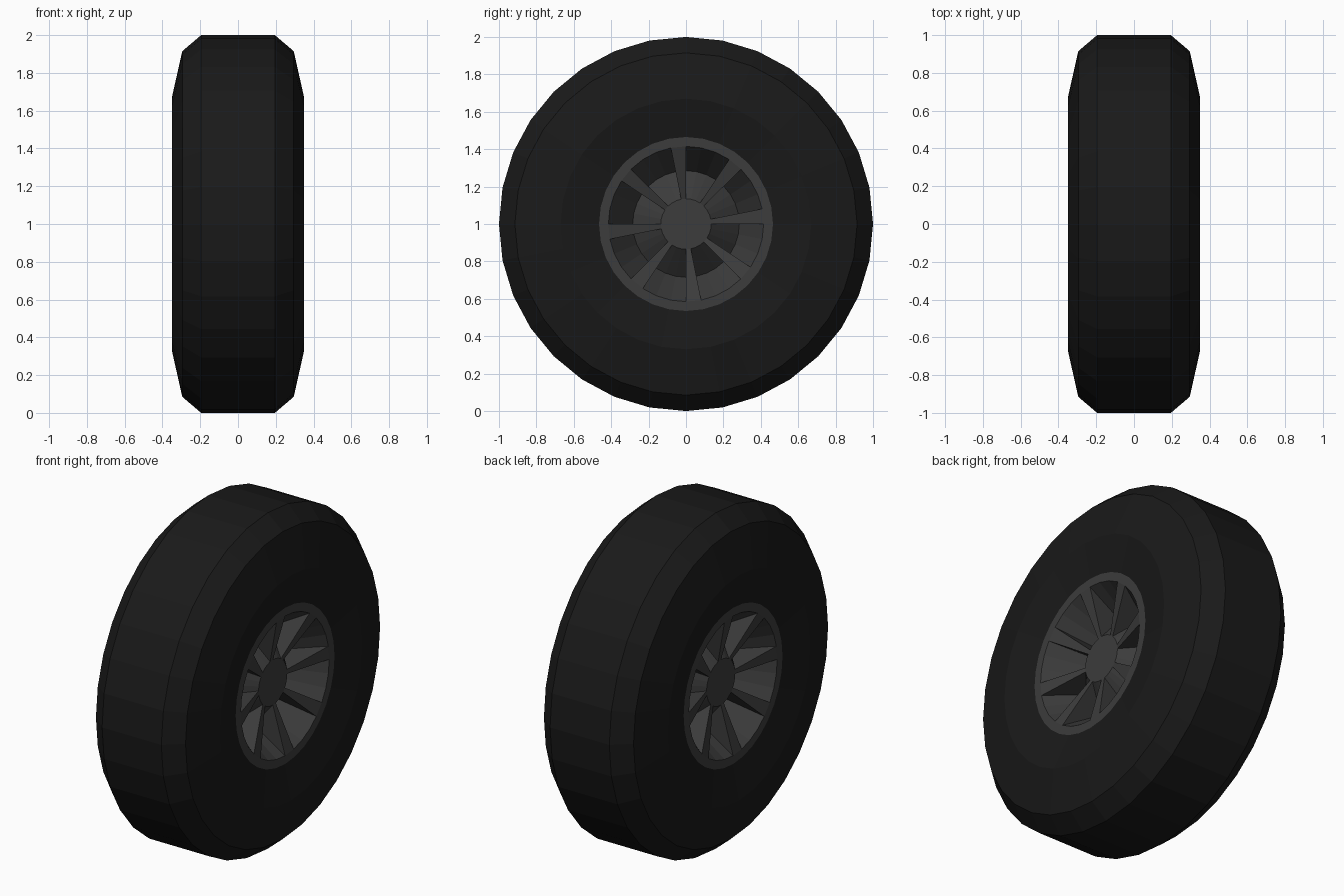
import bpy, bmesh
from math import cos, sin, tau

if "Cube" in bpy.data.objects:
    bpy.data.objects.remove(bpy.data.objects["Cube"])

N = 32            # segments around the axle
CZ = 1.0          # axle height


def point(s, x, r, k):
    """Point at axial offset x, radius r, segment k; s=-1 is the half turned about z."""
    a = tau * k / N
    return (s * x, s * r * cos(a), CZ + r * sin(a))


def material(name, v):
    m = bpy.data.materials.new(name)
    m.diffuse_color = (v, v, v, 1)
    m.use_nodes = True
    m.node_tree.nodes["Principled BSDF"].inputs["Base Color"].default_value = m.diffuse_color
    return m


def finish(bm, name, mat):
    bmesh.ops.remove_doubles(bm, verts=bm.verts, dist=1e-5)
    bmesh.ops.recalc_face_normals(bm, faces=bm.faces)
    me = bpy.data.meshes.new(name)
    bm.to_mesh(me)
    bm.free()
    me.materials.append(mat)
    ob = bpy.data.objects.new(name, me)
    bpy.context.collection.objects.link(ob)
    return ob


def face(bm, pts):
    bm.faces.new([bm.verts.new(p) for p in pts])


def quad(bm, s, a, b, k):
    """One segment of the band between profile points a and b."""
    face(bm, [point(s, *a, k), point(s, *b, k), point(s, *b, k + 1), point(s, *a, k + 1)])


# Tire: half profile (x, radius) mirrored and revolved
half = [(0.31, 0.465), (0.35, 0.67), (0.295, 0.915), (0.195, 1.0)]
profile = half + [(-x, r) for x, r in reversed(half)]
bm = bmesh.new()
for k in range(N):
    for a, b in zip(profile, profile[1:]):
        quad(bm, 1, a, b, k)
# close the inside so that the normals are unambiguous
    quad(bm, 1, profile[-1], profile[0], k)
finish(bm, "tire", material("rubber", 0.010))

# Wheel rim: flat ring, V-shaped openings, eight spokes and a flat hub on each side
outer, lip, groove, hub = (0.31, 0.465), (0.31, 0.415), (0.10, 0.285), (0.23, 0.135)
bm = bmesh.new()
for s in (1, -1):
    for k in range(N):
        quad(bm, s, outer, lip, k)
        if k % 4 == 0:
            quad(bm, s, lip, hub, k)                       # spoke front
            for e in (k, k + 1):                           # spoke sides
                face(bm, [point(s, *p, e) for p in (lip, groove, hub)])
        else:
            quad(bm, s, lip, groove, k)                    # opening wall
            quad(bm, s, groove, hub, k)                    # hub cone
    face(bm, [point(s, *hub, k) for k in range(N)])        # hub cap
# outer barrel joining both sides, hidden under the tire
for k in range(N):
    quad(bm, 1, outer, (-outer[0], outer[1]), k)
finish(bm, "wheel_rim", material("dark_metal", 0.045))
